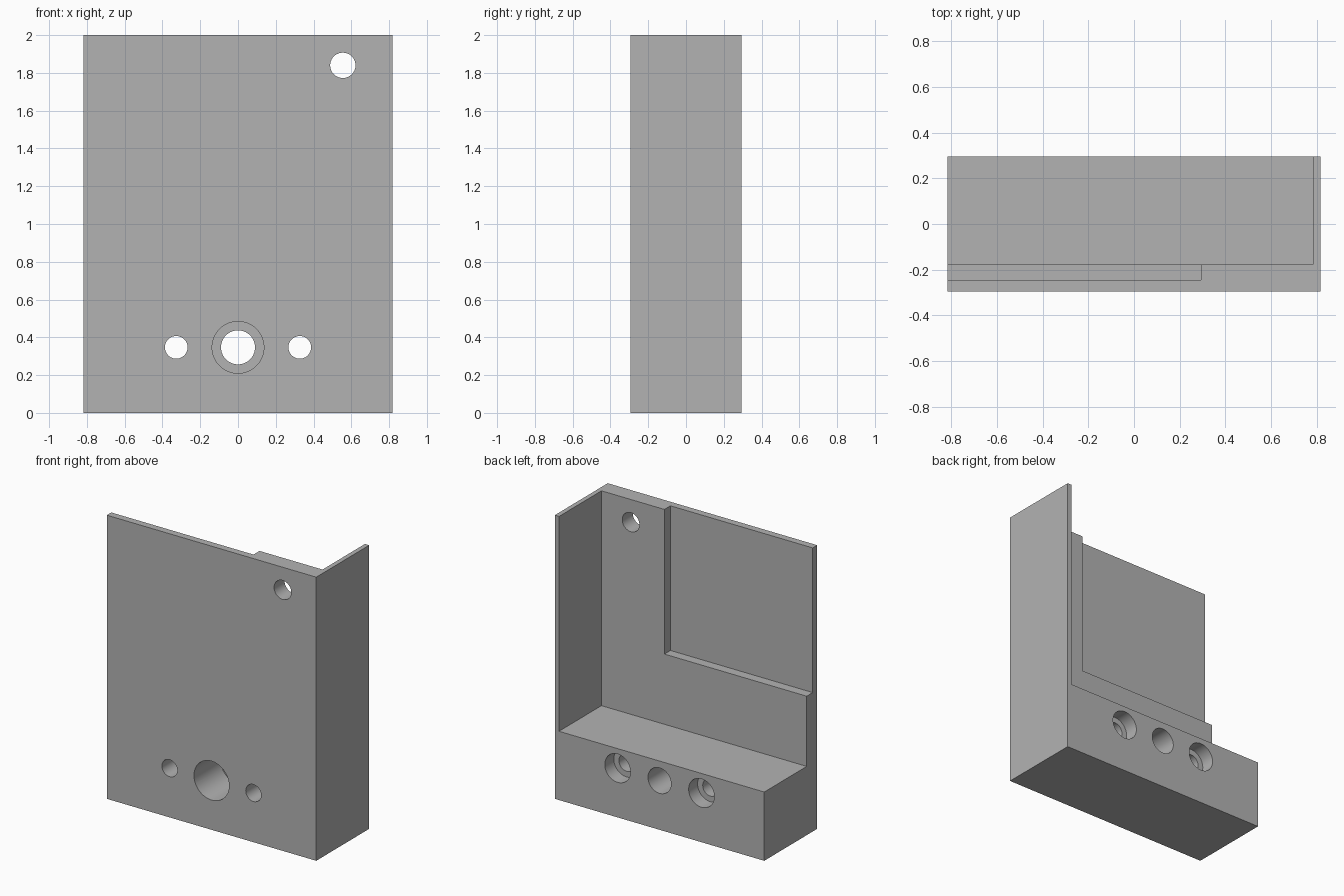
import bpy
import math

if "Cube" in bpy.data.objects:
    bpy.data.objects.remove(bpy.data.objects["Cube"])

# Overall extents and levels
W, D, H = 0.817, 0.295, 2.0
BASE_TOP = 0.485
PLATE_BACK = -0.178
HOLE_Z = 0.347
OVER = 0.1

grey = bpy.data.materials.new("plain grey")
grey.use_nodes = True
grey.diffuse_color = (0.45, 0.45, 0.45, 1)
grey.node_tree.nodes["Principled BSDF"].inputs["Base Color"].default_value = (0.45, 0.45, 0.45, 1)


def box(name, low, high):
    """Box between two opposite corners."""
    centre = [(a + b) / 2 for a, b in zip(low, high)]
    bpy.ops.mesh.primitive_cube_add(size=1, location=centre)
    ob = bpy.context.object
    ob.name = name
    ob.scale = [b - a for a, b in zip(low, high)]
    bpy.ops.object.transform_apply(location=True, rotation=True, scale=True)
    return ob


def bore(name, x, z, radius, y0, y1):
    """Cylinder running front to back."""
    bpy.ops.mesh.primitive_cylinder_add(
        vertices=64, radius=radius, depth=y1 - y0,
        location=(x, (y0 + y1) / 2, z), rotation=(math.pi / 2, 0, 0))
    ob = bpy.context.object
    ob.name = name
    return ob


def cut(body, cutter):
    """Subtract the cutter, then discard it."""
    cutter.hide_render = True
    mod = body.modifiers.new("cut", "BOOLEAN")
    mod.operation = "DIFFERENCE"
    mod.solver = "EXACT"
    mod.object = cutter
    bpy.context.view_layer.objects.active = body
    bpy.ops.object.modifier_apply(modifier=mod.name)
    bpy.data.objects.remove(cutter)


# Solid block that becomes the bracket
bracket = box("mounting_bracket", (-W, -D, 0), (W, D, H))
bracket.data.materials.append(grey)

# Open space above the base, leaving the front plate and the left wall
cut(bracket, box("main_space", (-W - OVER, PLATE_BACK, BASE_TOP),
                 (0.784, D + OVER, H + OVER)))

# Shallow pocket in the back of the front plate
cut(bracket, box("plate_pocket", (-W - OVER, -0.245, 0.98),
                 (0.293, 0, H + OVER)))

# Hole near the top corner
cut(bracket, bore("corner_hole", 0.555, 1.84, 0.067, -D - OVER, 0))

# Centre hole, counterbored from the front
cut(bracket, bore("centre_hole", 0, HOLE_Z, 0.09, -D - OVER, D + OVER))
cut(bracket, bore("centre_counterbore", 0, HOLE_Z, 0.137, -D - OVER, 0))

# Side holes, counterbored from the back
for x in (-0.327, 0.327):
    cut(bracket, bore("side_hole", x, HOLE_Z, 0.06, -D - OVER, D + OVER))
    cut(bracket, bore("side_counterbore", x, HOLE_Z, 0.1, D - 0.1, D + OVER))

# Smooth bores, sharp edges
bpy.ops.object.select_all(action="DESELECT")
bracket.select_set(True)
bpy.context.view_layer.objects.active = bracket
bpy.ops.object.shade_smooth_by_angle(angle=math.radians(30))
